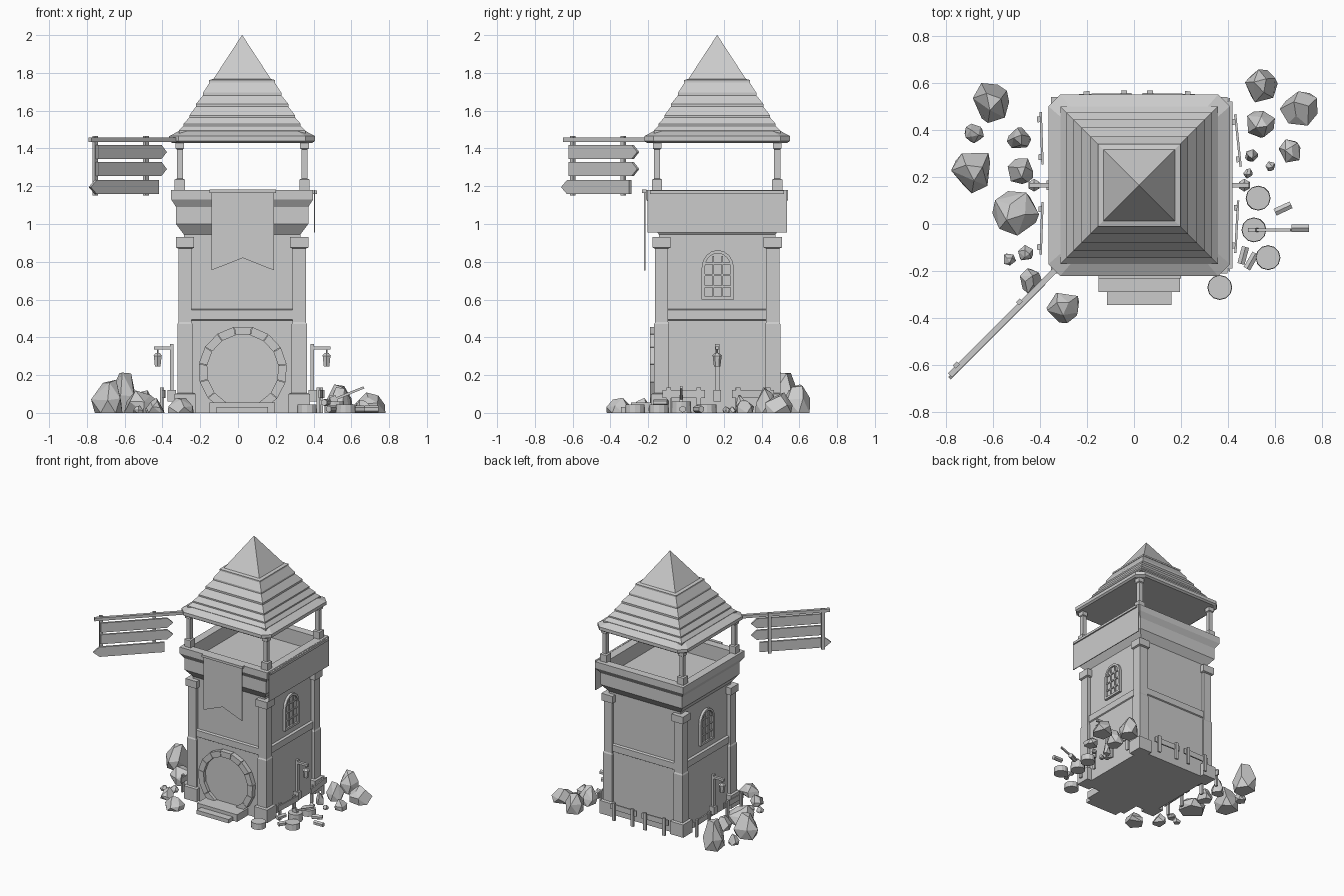
import bpy, bmesh, math, random
from mathutils import Vector, Matrix

if "Cube" in bpy.data.objects:
    bpy.data.objects.remove(bpy.data.objects["Cube"])

CX, CY = 0.022, 0.165      # tower axis
random.seed(4)


def finish(name, bm, mat=None):
    bmesh.ops.recalc_face_normals(bm, faces=bm.faces)
    me = bpy.data.meshes.new(name)
    bm.to_mesh(me)
    bm.free()
    ob = bpy.data.objects.new(name, me)
    bpy.context.collection.objects.link(ob)
    if mat:
        ob.matrix_world = mat
    return ob


def box(name, lo, hi, mat=None):
    """Box from its low corner to its high corner."""
    lo, hi = Vector(lo), Vector(hi)
    bm = bmesh.new()
    bmesh.ops.create_cube(bm, size=1)
    for v in bm.verts:
        v.co = Vector([(lo[i] + hi[i]) / 2 + v.co[i] * (hi[i] - lo[i]) for i in range(3)])
    return finish(name, bm, mat)


def loft(name, rings, cx=CX, cy=CY, chamfer=0.0):
    """Square rings (half size, height) joined in order and capped."""
    bm = bmesh.new()
    loops = []
    for h, z in rings:
        c = chamfer * h
        pts = ([(h, -h), (h, h), (-h, h), (-h, -h)] if not c else
               [(h, c - h), (h, h - c), (h - c, h), (c - h, h),
                (-h, h - c), (-h, c - h), (c - h, -h), (h - c, -h)])
        loops.append([bm.verts.new((cx + x, cy + y, z)) for x, y in pts])
    for a, b in zip(loops, loops[1:]):
        for i in range(len(a)):
            j = (i + 1) % len(a)
            bm.faces.new((a[i], a[j], b[j], b[i]))
    bm.faces.new(loops[0])
    bm.faces.new(loops[-1])
    return finish(name, bm)


def plate(name, pts, depth, mat=None):
    """Outline in x/z, extruded from y = 0 to y = -depth."""
    bm = bmesh.new()
    f = bm.faces.new([bm.verts.new((x, 0, z)) for x, z in pts])
    r = bmesh.ops.extrude_face_region(bm, geom=[f])
    bmesh.ops.translate(bm, vec=(0, -depth, 0),
                        verts=[v for v in r['geom'] if isinstance(v, bmesh.types.BMVert)])
    return finish(name, bm, mat)


def cyl(name, r1, r2, h, mat, seg=12):
    """Upright cylinder with its base at the origin of mat."""
    bm = bmesh.new()
    bmesh.ops.create_cone(bm, cap_ends=True, segments=seg, radius1=r1, radius2=r2, depth=h,
                          matrix=Matrix.Translation((0, 0, h / 2)))
    return finish(name, bm, mat)


def at(x, y, z, rz=0, rx=0):
    return Matrix.Translation((x, y, z)) @ Matrix.Rotation(rz, 4, 'Z') @ Matrix.Rotation(rx, 4, 'X')


# tower walls
loft("tower_wall", [(.318, 0), (.318, .49), (.326, .495), (.326, .545), (.308, .55), (.308, .96)])

# corner pillars with base and capital, and roof posts above
for sx in (-1, 1):
    for sy in (-1, 1):
        px, py = CX + sx * .302, CY + sy * .294
        loft("corner_pillar", [(.056, 0), (.056, .10), (.04, .105), (.04, .47), (.035, .48),
                               (.035, .87), (.048, .875), (.048, .93)], px, py)
        loft("roof_post", [(.027, 1.15), (.027, 1.235), (.016, 1.24), (.016, 1.395),
                           (.023, 1.40), (.023, 1.44)], CX + sx * .33, CY + sy * .318)

# stepped corbel, parapet and sunken floor
loft("parapet", [(.29, .92), (.35, 1.0), (.35, 1.09), (.376, 1.13), (.376, 1.18),
                 (.315, 1.18), (.315, 1.07)])

# roof: eaves, shingle tiers and tip
loft("roof_eaves", [(.372, 1.43), (.386, 1.44), (.386, 1.465), (.33, 1.495)], chamfer=.13)
tiers = [(.335, 1.48, .305, 1.525), (.31, 1.515, .275, 1.57), (.28, 1.56, .238, 1.63),
         (.245, 1.62, .20, 1.69), (.207, 1.68, .165, 1.76)]
for a, z0, b, z1 in tiers:
    loft("roof_tier", [(a, z0), (a, z0 + .015), (b, z1)])
loft("roof_tip", [(.175, 1.75), (.175, 1.762), (.152, 1.768), (.0005, 2.0)])

# front banner and side cloth
plate("front_banner", [(-.14, 1.17), (-.14, .755), (.025, .82), (.19, .755), (.19, 1.17)],
      .008, at(0, -.215, 0))
box("banner_rod", (-.15, -.232, 1.165), (.20, -.208, 1.183))
box("side_cloth", (.402, -.203, .955), (.408, .535, 1.18))
box("cloth_rod", (.398, -.19, 1.16), (.418, .52, 1.178))

# round door with stone ring
N, DX, DZ = 13, .025, .225
door = [(DX + .20 * math.cos(a), max(.0, DZ + .20 * math.sin(a)))
        for a in [i * math.tau / 32 for i in range(32)]]
plate("door", door, .012, at(0, CY - .318, 0))
for i in range(N):
    a0 = math.radians(-62) + i * math.radians(304) / N
    a1 = a0 + math.radians(304) / N - .012
    pts = [(DX + r * math.cos(a), max(0, DZ + r * math.sin(a)))
           for r, a in ((.19, a0), (.235, a0), (.235, a1), (.19, a1))]
    plate("door_stone", pts, .04, at(0, CY - .315, 0))
box("upper_step", (-.15, -.29, 0), (.195, -.14, .055))
box("lower_step", (-.115, -.345, 0), (.16, -.28, .03))


def arch(w, z0, z1, n=8):
    zc = z1 - w * 1.1
    return [(-w, z0), (w, z0)] + [(w * math.cos(math.pi * i / n), zc + w * 1.1 * math.sin(math.pi * i / n))
                                  for i in range(n + 1)]


# arched windows, lanterns and fences on both sides
for s in (-1, 1):
    m = at(CX + s * .302, CY + .003, 0, s * math.pi / 2)
    plate("window_pane", arch(.068, .61, .845), .012, m)
    out, inn = arch(.085, .60, .862), arch(.068, .617, .845)
    for i in range(len(out)):
        j = (i + 1) % len(out)
        plate("window_frame", [out[i], out[j], inn[j], inn[i]], .025, m)
    for x in (-.024, .024):
        box("window_bar", (x - .005, -.02, .615), (x + .005, 0, .83), m)
    for z in (.67, .73, .79):
        box("window_bar", (-.068, -.02, z - .005), (.068, 0, z + .005), m)

    lx = CX + s * .372
    box("lantern_post", (lx - .009, CY - .012, .09), (lx + .009, CY + .012, .365))
    box("lantern_arm", (lx if s > 0 else lx - .095, CY - .01, .335),
        (lx + .095 if s > 0 else lx, CY + .01, .352))
    box("lantern_bracket", (lx - .022, CY - .02, .06), (lx + .022, CY + .02, .12))
    lm = lx + s * .075
    cyl("lantern_hook", .005, .005, .04, at(lm, CY, .30), 6)
    cyl("lantern_cap", .027, .012, .015, at(lm, CY, .302), 6)
    cyl("lantern_body", .017, .024, .058, at(lm, CY, .245), 6)


def fence(x, y, rz):
    m = at(x, y, 0, rz)
    box("fence_rail", (-.112, -.007, .08), (.112, .003, .122), m)
    for px in (-.08, .08):
        box("fence_post", (px - .012, 0, 0), (px + .012, .014, .135), m)


for x, y, rz in ((-.395, .365, 92), (-.395, -.018, 88), (.44, .355, 96), (.435, -.012, 87),
                 (-.122, .552, 1), (.148, .552, -1)):
    fence(x, y, math.radians(rz))

# hanging signpost, built along local x and turned 45 degrees
m = at(-.345, -.205, 0, math.radians(45))
box("sign_beam", (-.62, -.012, 1.435), (.07, .012, 1.458), m)
for x in (-.57, -.19):
    box("sign_hanger", (x - .012, .002, 1.15), (x + .012, .02, 1.465), m)
for z in (1.345, 1.255):
    plate("sign_board", [(-.575, z), (-.10, z), (-.06, z + .036), (-.10, z + .073), (-.575, z + .073)],
          .016, m)
plate("sign_board", [(-.12, 1.158), (-.12, 1.233), (-.585, 1.233), (-.63, 1.195), (-.585, 1.158)],
      .016, m)

# tree stumps, axe and split logs
for x, y, h in ((.528, .11, .045), (.51, -.025, .06), (.57, -.143, .045), (.365, -.27, .045)):
    cyl("stump", .053, .051, h, at(x, y, 0))
am = Matrix.Translation((.51, -.025, .07)) @ Matrix.Rotation(math.radians(-22), 4, 'Y')
box("axe_handle", (0, -.006, -.005), (.17, .006, .008), am)
box("axe_head", (-.02, -.009, -.035), (.015, .009, .02), am)
for x, y, z, rz in ((.60, .05, .02, 115), (.67, -.018, .02, 90), (.48, -.19, .02, 150), (.455, -.17, .055, 165)):
    cyl("log", .018, .018, .075, at(x, y, z, math.radians(rz), math.radians(90)), 6)

# boulders: x, y, radius, height
rocks = [(-.605, .52, .09, .22), (-.68, .385, .045, .07), (-.49, .36, .055, .12),
         (-.68, .225, .095, .18), (-.48, .225, .06, .11), (-.51, .045, .105, .14),
         (-.53, -.15, .03, .04), (-.46, -.125, .035, .05), (-.44, -.24, .055, .08),
         (-.30, -.355, .075, .085), (.54, .59, .075, .18), (.705, .49, .085, .12),
         (.54, .425, .065, .15), (.665, .31, .055, .08), (.50, .29, .03, .11),
         (.58, .245, .022, .04), (.485, .215, .022, .04)]
for x, y, r, h in rocks:
    bm = bmesh.new()
    turn = random.uniform(0, 6.28)
    for scale, z, n in ((.92, 0, 5), (1.0, .4, 5), (.45, .9, 3)):
        for i in range(n):
            a = turn + z + math.tau * i / n + random.uniform(-.3, .3)
            k = r * scale * random.uniform(.85, 1.05)
            zz = h * z * random.uniform(.75, 1.11)
            bm.verts.new((x + k * math.cos(a), y + k * math.sin(a), zz))
    hull = bmesh.ops.convex_hull(bm, input=bm.verts)
    bmesh.ops.delete(bm, geom=[v for v in bm.verts if not v.link_faces], context='VERTS')
    bmesh.ops.dissolve_limit(bm, angle_limit=.15, verts=bm.verts, edges=bm.edges)
    finish("boulder", bm)
